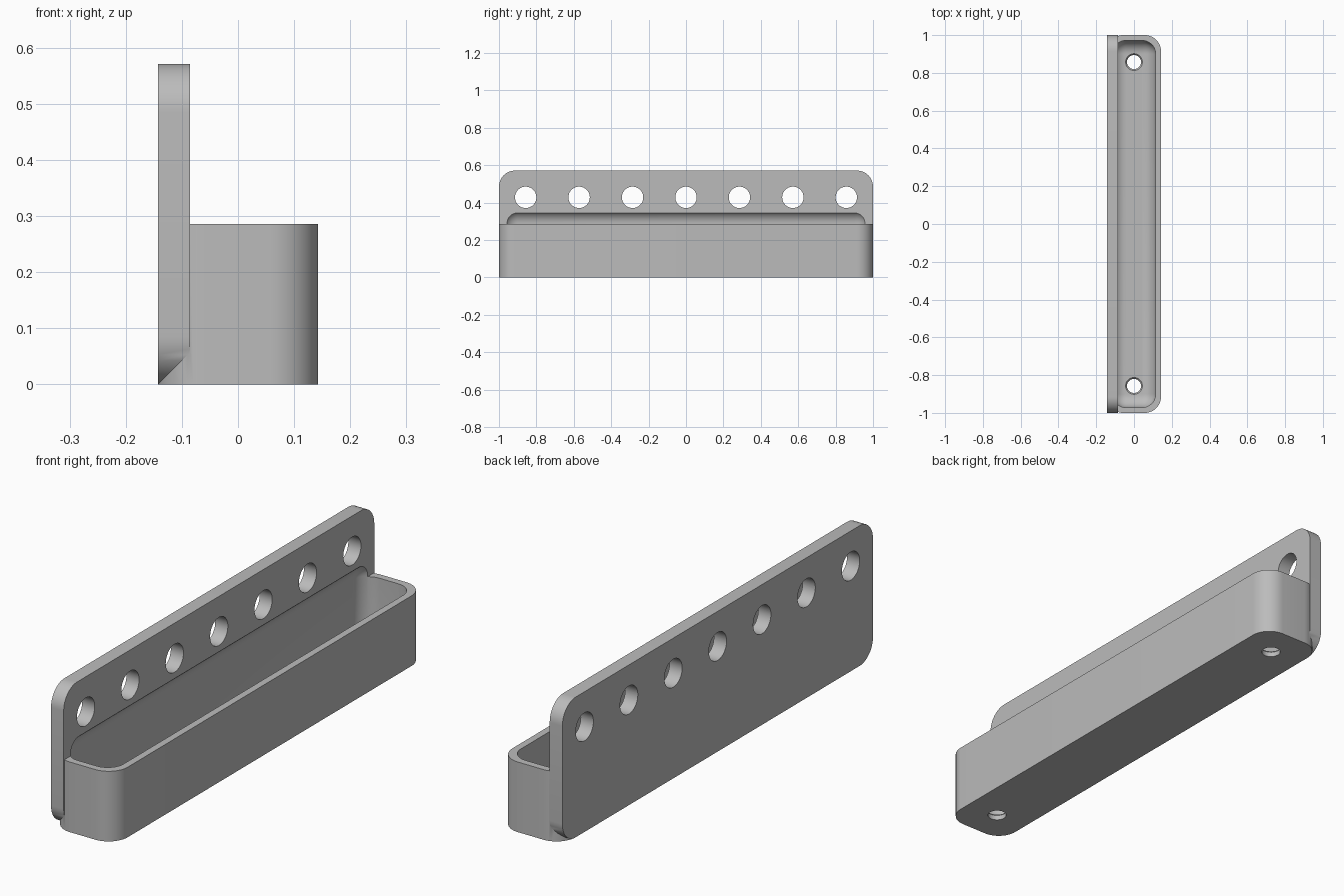
import bpy, bmesh, math
from mathutils import Matrix

if "Cube" in bpy.data.objects:
    bpy.data.objects.remove(bpy.data.objects["Cube"], do_unlink=True)

U = 1 / 70          # one design unit
grey = bpy.data.materials.new("grey plastic")
grey.use_nodes = True
colour = (0.5, 0.5, 0.5, 1)
grey.diffuse_color = colour
grey.node_tree.nodes["Principled BSDF"].inputs["Base Color"].default_value = colour


def finish(name, bm):
    bmesh.ops.recalc_face_normals(bm, faces=bm.faces)
    mesh = bpy.data.meshes.new(name)
    bm.to_mesh(mesh)
    bm.free()
    mesh.materials.append(grey)
    obj = bpy.data.objects.new(name, mesh)
    bpy.context.collection.objects.link(obj)
    return obj


def rounded_box(name, low, high, radius, axis=None):
    """Box between two corners; rounds edges along one axis, or all edges."""
    bm = bmesh.new()
    bmesh.ops.create_cube(bm, size=1)
    for v in bm.verts:
        v.co = [(low[i] + (v.co[i] + 0.5) * (high[i] - low[i])) * U for i in range(3)]
    edges = [e for e in bm.edges if axis is None
             or abs((e.verts[0].co - e.verts[1].co).normalized()[axis]) > 0.9]
    bmesh.ops.bevel(bm, geom=edges, offset=radius * U, segments=12,
                    profile=0.5, affect='EDGES')
    return finish(name, bm)


def cone(name, r1, r2, depth, centre, along_x=False):
    bm = bmesh.new()
    turn = Matrix.Rotation(math.pi / 2, 4, 'Y') if along_x else Matrix()
    place = Matrix.Translation([c * U for c in centre]) @ turn
    bmesh.ops.create_cone(bm, cap_ends=True, segments=48, radius1=r1 * U,
                          radius2=r2 * U, depth=depth * U, matrix=place)
    return finish(name, bm)


def combine(target, other, operation):
    mod = target.modifiers.new(operation.lower(), 'BOOLEAN')
    mod.operation = operation
    mod.solver = 'EXACT'
    mod.object = other
    bpy.ops.object.select_all(action='DESELECT')
    bpy.context.view_layer.objects.active = target
    target.select_set(True)
    bpy.ops.object.modifier_apply(modifier=mod.name)
    bpy.data.objects.remove(other, do_unlink=True)


# Tray body joined to the tall mounting plate
rack = rounded_box("wall_tray", (-10, -70, 0), (10, 70, 20), 6, axis=2)
plate = rounded_box("back_plate", (-10, -70, 0), (-6, 70, 40), 6, axis=0)
combine(rack, plate, 'UNION')

# Soft-edged hollow that also scoops into the plate
hollow = rounded_box("hollow_cutter", (-8, -68, 2), (8, 68, 25.2), 5)
combine(rack, hollow, 'DIFFERENCE')

# Row of holes through the plate
for i in range(-3, 4):
    combine(rack, cone("plate_hole_cutter", 4, 4, 10, (-8, 20 * i, 30), True), 'DIFFERENCE')

# Countersunk drain holes in the tray floor
for y in (-60, 60):
    combine(rack, cone("drain_cutter", 2.6, 2.6, 6, (0, y, 1)), 'DIFFERENCE')
    combine(rack, cone("countersink_cutter", 2.6, 3.2, 0.7, (0, y, 1.75)), 'DIFFERENCE')

bpy.ops.object.select_all(action='DESELECT')
bpy.context.view_layer.objects.active = rack
rack.select_set(True)
bpy.ops.object.shade_smooth_by_angle(angle=math.radians(30))
